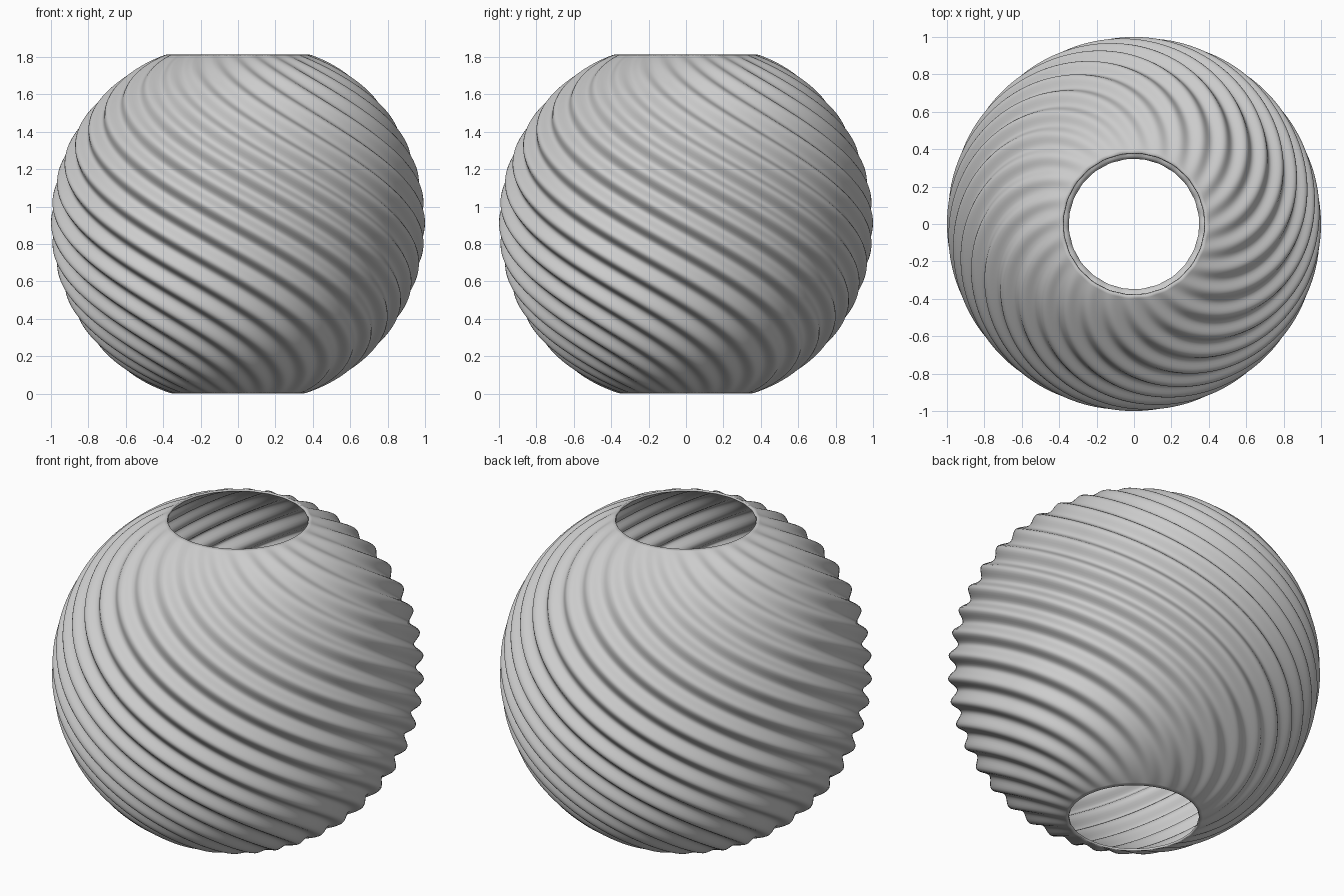
import bpy
import bmesh
from math import sin, cos, pi, asin

default = bpy.data.objects.get("Cube")
if default:
    bpy.data.objects.remove(default, do_unlink=True)

# Overall shape of the fluted globe
RIBS = 24
SEGMENTS = RIBS * 12
ROWS = 120
RADIUS = 0.978
DEPTH = 0.022          # half the height from groove to ridge
TWIST = 1.85           # radians of twist per unit of height
TOP_HOLE, BOTTOM_HOLE = 0.38, 0.352

low = -pi / 2 + asin(BOTTOM_HOLE / RADIUS)
high = pi / 2 - asin(TOP_HOLE / RADIUS)
centre_z = -RADIUS * sin(low)


def shell_point(row, segment):
    """Point on a sphere whose ribs spiral with height and fade at the rims."""
    t = row / ROWS
    latitude = low + (high - low) * t
    angle = 2 * pi * segment / SEGMENTS
    fade = max(sin(pi * t), 0) ** 0.65
    height = RADIUS * sin(latitude)
    # each row is turned so that the mesh edges follow the ribs
    r = RADIUS + DEPTH * fade * cos(RIBS * angle)
    turned = angle - TWIST * height
    return (r * cos(latitude) * cos(turned),
            r * cos(latitude) * sin(turned),
            centre_z + r * sin(latitude))


# Ribbed surface, open at both ends
bm = bmesh.new()
rings = [[bm.verts.new(shell_point(i, j)) for j in range(SEGMENTS)]
         for i in range(ROWS + 1)]
for lower, upper in zip(rings, rings[1:]):
    for j in range(SEGMENTS):
        k = (j + 1) % SEGMENTS
        face = bm.faces.new((lower[j], lower[k], upper[k], upper[j]))
        face.smooth = True
mesh = bpy.data.meshes.new("ribbed_globe")
bm.to_mesh(mesh)
bm.free()

globe = bpy.data.objects.new("ribbed_globe", mesh)
bpy.context.collection.objects.link(globe)

# Thin wall, grown inwards
wall = globe.modifiers.new("wall", 'SOLIDIFY')
wall.thickness = 0.012
wall.offset = -1

# Plain grey
grey = bpy.data.materials.new("plain_grey")
grey.use_nodes = True
colour = (0.6, 0.6, 0.6, 1)
grey.diffuse_color = colour
grey.node_tree.nodes["Principled BSDF"].inputs["Base Color"].default_value = colour
mesh.materials.append(grey)

# Smooth ribs with crisp rims
bpy.ops.object.select_all(action='DESELECT')
globe.select_set(True)
bpy.context.view_layer.objects.active = globe
bpy.ops.object.shade_smooth_by_angle(angle=pi / 4)
